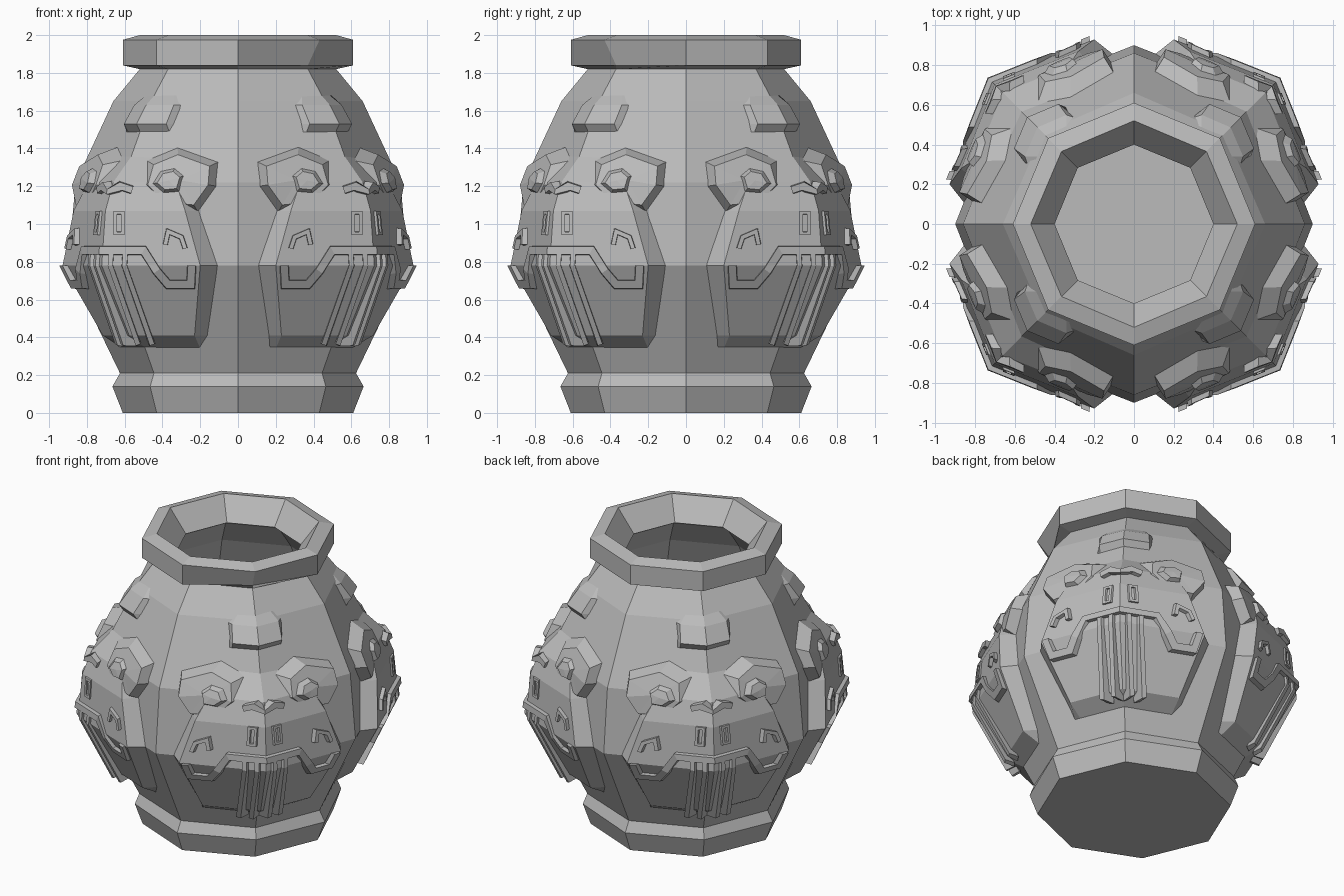
import bpy, bmesh, math
from mathutils import Vector, Matrix

if "Cube" in bpy.data.objects:
    bpy.data.objects.remove(bpy.data.objects["Cube"])

clay = bpy.data.materials.new("grey_clay")
clay.use_nodes = True
GREY = (0.5, 0.5, 0.5, 1)
clay.diffuse_color = GREY
clay.node_tree.nodes["Principled BSDF"].inputs["Base Color"].default_value = GREY

# Octagonal wall: height, radius on the axes, coordinate of the diagonal corner
WALL = [(0, .61, .43), (.14, .665, .465), (.21, .625, .445), (.78, .9, .645),
        (1.22, .86, .615), (1.65, .66, .46), (1.82, .52, .37)]
RIM = [(1.84, .61, .432), (1.975, .61, .432), (2, .52, .365),
       (1.85, .4, .283), (1.82, .45, .32)]
INSIDE = [(1.65, .58, .41), (1.22, .78, .55), (.78, .8, .57), (.25, .55, .39)]
FACE = .1  # height of the raised faces above the wall


def make(name, bm):
    mesh = bpy.data.meshes.new(name)
    bm.to_mesh(mesh)
    bm.free()
    mesh.materials.append(clay)
    ob = bpy.data.objects.new(name, mesh)
    bpy.context.collection.objects.link(ob)
    return ob


def section(z, h=0):
    """Axis radius and corner of the wall at height z, pushed out by h."""
    for (z0, r0, c0), (z1, r1, c1) in zip(WALL, WALL[1:]):
        if z <= z1:
            break
    t = (z - z0) / (z1 - z0)
    return r0 + (r1 - r0) * t + h * 1.082, c0 + (c1 - c0) * t + h * .765


def surf(x, z, h=0):
    """Point on one wall facet; x beyond the corner is held at the corner."""
    r, c = section(z, h)
    x = min(x, c)
    return Vector((x, -(r + (c - r) * x / c), z))


def flip(v):
    return Vector((-v.y, -v.x, v.z))


def around(name, shells, mirrored=True):
    """Repeat shells (points, faces) on the four corners, mirrored at each."""
    bm = bmesh.new()
    for k in range(4):
        turn = Matrix.Rotation(k * math.pi / 2, 3, 'Z')
        for pts, faces in shells:
            for m in range(2 if mirrored else 1):
                vs = [bm.verts.new(turn @ (flip(p) if m else p)) for p in pts]
                for f in faces:
                    bm.faces.new([vs[i] for i in f])
    bmesh.ops.recalc_face_normals(bm, faces=bm.faces)
    return make(name, bm)


def panel(name, rows):
    """Raised panel folded over a corner; rows are z, foot x, top x, height."""
    pts, faces = [], []
    for z, foot, top, h in rows:
        half = [surf(foot, z, -.01), surf(top, z, h)]
        pts += half + [surf(9, z, h)] + [flip(p) for p in reversed(half)]
    for i in range(len(rows) - 1):
        for j in range(4):
            a = i * 5 + j
            faces.append((a, a + 1, a + 6, a + 5))
    return around(name, [(pts, faces)], False)


def boss(outline, h0, h1, taper):
    """Low frustum with a fanned top, shrunk by taper."""
    n = len(outline)
    cx = sum(p[0] for p in outline) / n
    cz = sum(p[1] for p in outline) / n
    pts = [surf(x, z, h0) for x, z in outline]
    pts += [surf(cx + (x - cx) * taper, cz + (z - cz) * taper, h1) for x, z in outline]
    pts += [surf(cx, cz, h0), surf(cx, cz, h1)]
    faces = []
    for i in range(n):
        j = (i + 1) % n
        faces += [(i, j, n + j, n + i), (n + i, n + j, 2 * n + 1), (j, i, 2 * n)]
    return pts, faces


def ribbon(path, width, h0, h1, closed=False):
    """Raised band along a path of (x, z) points; x of 9 means the corner."""
    real = [Vector((min(x, section(z, h0)[1]), z)) for x, z in path]
    n, pts, faces = len(path), [], []
    for i, p in enumerate(real):
        before = real[i - 1] if i or closed else p
        after = real[(i + 1) % n] if i < n - 1 or closed else p
        d1, d2 = (p - before).normalized(), (after - p).normalized()
        d = (d1 + d2).normalized()
        side = Vector((-d.y, d.x)) * width / 2 / max(.6, d.dot(d2 if d2.length else d1))
        if path[i][0] == 9:
            side.x = 0
        for s, h in ((1, h0), (.75, h1), (-.75, h1), (-1, h0)):
            q = p + side * s
            pts.append(surf(9 if path[i][0] == 9 else q.x, q.y, h))
    for i in range(n if closed else n - 1):
        for j in range(4):
            a, b, k = i * 4, (i + 1) % n * 4, (j + 1) % 4
            faces.append((a + j, a + k, b + k, b + j))
    if not closed:
        faces += [(3, 2, 1, 0), tuple(range(n * 4 - 4, n * 4))]
    return pts, faces


# Pot body, rim and hollow inside
bm = bmesh.new()
rings = []
for z, r, c in WALL + RIM + INSIDE:
    rings.append([bm.verts.new(p) for p in (
        (r, 0, z), (c, c, z), (0, r, z), (-c, c, z),
        (-r, 0, z), (-c, -c, z), (0, -r, z), (c, -c, z))])
for a, b in zip(rings, rings[1:]):
    for i in range(8):
        j = (i + 1) % 8
        bm.faces.new((a[i], a[j], b[j], b[i]))
bm.faces.new(list(reversed(rings[0])))
bm.faces.new(rings[-1])
# Chipped lower edge of the rim at one corner
chip = rings[len(WALL)][7]
chip.co.x, chip.co.y = .37, -.37
make("pot_body", bm)

# Raised faces and brows
panel("face_panel", [(.34, .16, .2, -.01), (.41, .155, .23, FACE * .8),
                     (.78, .1, .2, FACE), (1.07, .2, .28, FACE),
                     (1.22, .26, .33, .06), (1.38, .4, .42, -.01)])
panel("brow", [(1.48, .34, .36, -.01), (1.53, .33, .38, .045),
               (1.63, .29, .34, .025), (1.7, .32, .34, -.01)])

# Eyes
socket = [(.1, 1.33), (.32, 1.41), (.49, 1.34), (.53, 1.2),
          (.42, 1.08), (.21, 1.06), (.11, 1.2)]
ball = [(.27, 1.26), (.33, 1.31), (.42, 1.29), (.47, 1.21), (.4, 1.15), (.3, 1.16)]
around("eye_socket", [boss(socket, -.01, .075, .76)])
around("eye", [boss(ball, .05, .1, .6)])

# Nose and nostril frames
around("nose", [ribbon([(9, 1.17), (.62, 1.2), (.56, 1.18)], .05, .04, .1)])
around("nostril", [ribbon([(.61, .95), (.65, .95), (.65, 1.06), (.61, 1.06)],
                          .022, FACE - .03, FACE + .012, True)])

# Mouth band with its cheek loop and curl
mouth = [(9, .86), (.5, .86), (.43, .75), (.37, .68), (.25, .68), (.245, .78)]
curl = [(.28, .87), (.3, .93), (.37, .96), (.385, .89)]
around("mouth", [ribbon(mouth, .055, FACE - .04, FACE + .025)])
around("mouth_curl", [ribbon(curl, .03, FACE - .03, FACE + .025)])

# Upright ridges below the mouth
ridges = []
for d in (.045, .12):
    path = [(section(z, FACE)[1] - d, z) for z in (.84, .78, .36)]
    ridges.append(ribbon(path, .035, .05, FACE + .02))
around("chin_ridge", ridges)
